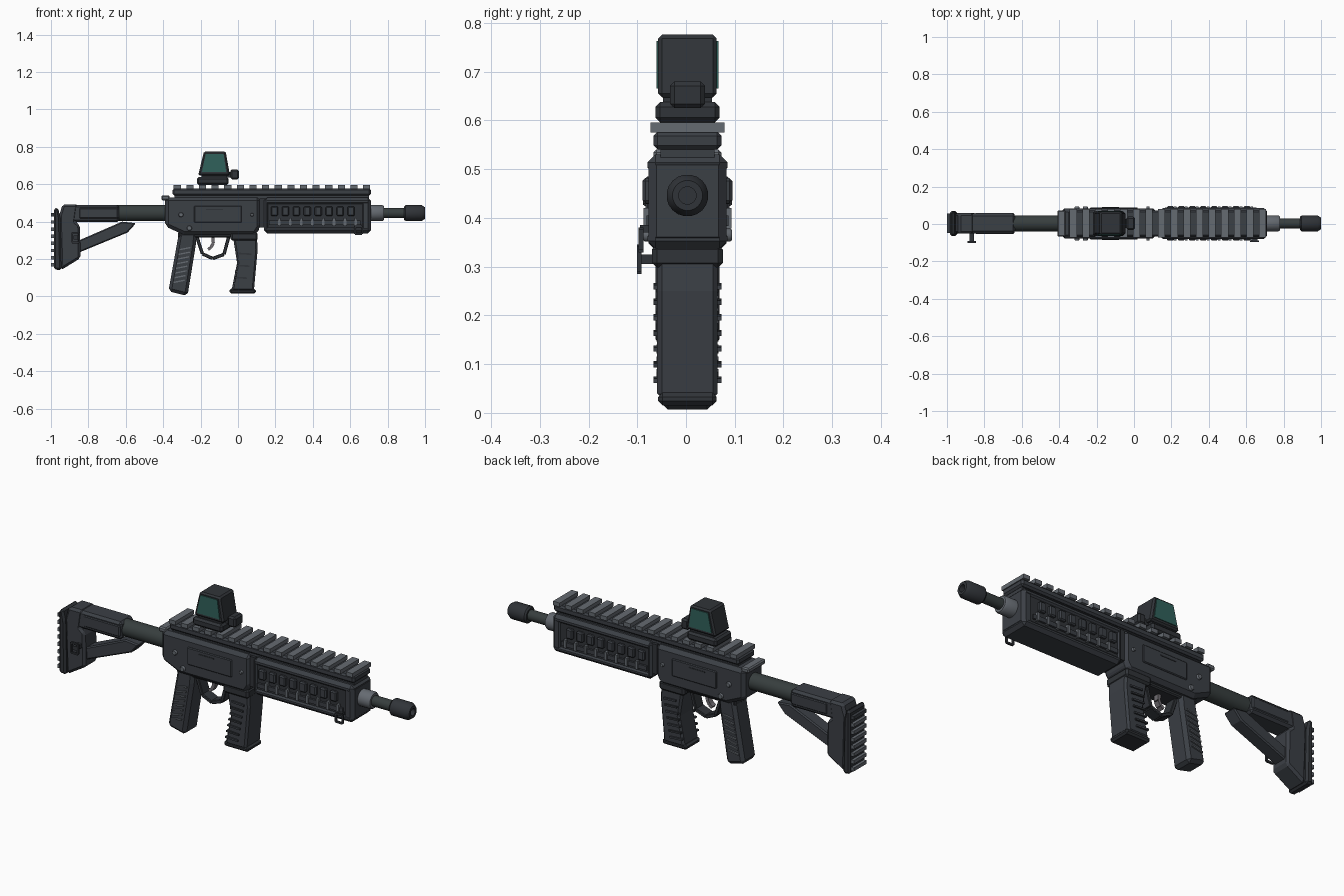
import bpy, bmesh, math
from mathutils import Vector, Matrix

CY = 0.003  # centre plane of the body


def material(name, r, g, b):
    m = bpy.data.materials.new(name)
    m.diffuse_color = (r, g, b, 1)
    return m


BODY = material("dark slate", 0.044, 0.050, 0.060)
DARK = material("near black", 0.030, 0.034, 0.040)
TUBE = material("dark green grey", 0.038, 0.048, 0.048)
GREY = material("mid grey", 0.130, 0.145, 0.165)
GLASS = material("teal glass", 0.030, 0.120, 0.105)
STEEL = material("trigger steel", 0.16, 0.15, 0.165)


def finish(name, bm, mat, bevel=0.0):
    bmesh.ops.recalc_face_normals(bm, faces=bm.faces)
    me = bpy.data.meshes.new(name)
    bm.to_mesh(me)
    bm.free()
    me.materials.append(mat)
    ob = bpy.data.objects.new(name, me)
    bpy.context.collection.objects.link(ob)
    if bevel:
        b = ob.modifiers.new("Bevel", 'BEVEL')
        b.width, b.segments, b.limit_method = bevel, 1, 'ANGLE'
    return ob


def prism(name, pts, y0, y1, mat, bevel=0.0):
    """Side profile of (x, z) points pushed from y0 to y1."""
    bm = bmesh.new()
    f = bm.faces.new([bm.verts.new((x, CY + y0, z)) for x, z in pts])
    r = bmesh.ops.extrude_face_region(bm, geom=[f])
    vs = [v for v in r["geom"] if isinstance(v, bmesh.types.BMVert)]
    bmesh.ops.translate(bm, verts=vs, vec=(0, y1 - y0, 0))
    return finish(name, bm, mat, bevel)


def box(name, x0, x1, y0, y1, z0, z1, mat, bevel=0.0):
    return prism(name, [(x0, z0), (x1, z0), (x1, z1), (x0, z1)], y0, y1, mat, bevel)


def lathe(name, prof, centre, axis, mat, n=20):
    """Turn (distance, radius) points round the x or y axis."""
    bm = bmesh.new()
    rings = []
    for d, r in prof:
        ring = []
        for i in range(n):
            a = 2 * math.pi * (i + 0.5) / n
            c, s = r * math.cos(a), r * math.sin(a)
            p = Vector((d, c, s)) if axis == 'x' else Vector((c, d, s))
            ring.append(bm.verts.new(p + Vector(centre)))
        rings.append(ring)
    for a, b in zip(rings, rings[1:]):
        for i in range(n):
            bm.faces.new((a[i], a[(i + 1) % n], b[(i + 1) % n], b[i]))
    bm.faces.new(rings[0])
    bm.faces.new(rings[-1])
    ob = finish(name, bm, mat)
    bpy.ops.object.select_all(action='DESELECT')
    ob.select_set(True)
    bpy.context.view_layer.objects.active = ob
    bpy.ops.object.shade_smooth_by_angle(angle=math.radians(35))
    return ob


def bar(name, a, b, t, y0, y1, mat, bevel=0.0):
    """Straight strip of thickness t between two (x, z) points."""
    a, b = Vector(a), Vector(b)
    d = (b - a).normalized()
    n = Vector((-d.y, d.x)) * t / 2
    return prism(name, [a - n, b - n, b + n, a + n], y0, y1, mat, bevel)


def both(fn, name, *args, y0, y1, mat, bevel=0.0):
    """Same part on the two sides of the body."""
    fn(name + "_near", *args, -y1, -y0, mat, bevel)
    fn(name + "_far", *args, y0, y1, mat, bevel)


def plate(name, x0, x1, z0, z1, y0, y1, mat, bevel=0.0):
    return box(name, x0, x1, y0, y1, z0, z1, mat, bevel)


# Receiver with side panels, slots and pins
prism("receiver", [(-0.39, 0.53), (0.12, 0.53), (0.12, 0.37), (0.095, 0.33),
                   (-0.29, 0.33), (-0.39, 0.375)], -0.08, 0.08, BODY, 0.018)
both(plate, "side_panel", -0.235, 0.02, 0.395, 0.485, y0=0.075, y1=0.086, mat=BODY, bevel=0.004)
both(plate, "panel_slot", -0.17, -0.08, 0.462, 0.468, y0=0.08, y1=0.088, mat=DARK)
for x, z, r, m in ((-0.305, 0.437, 0.013, GREY), (-0.26, 0.365, 0.014, GREY),
                   (0.075, 0.437, 0.009, GREY)):
    lathe("receiver_pin", [(-0.091, r * .8), (-0.087, r), (0.087, r), (0.091, r * .8)],
          (x, CY, z), 'y', m, 12)
box("charging_handle", -0.41, -0.365, -0.07, 0.07, 0.514, 0.54, GREY, 0.006)
box("magazine_well", -0.04, 0.105, -0.073, 0.073, 0.298, 0.345, DARK, 0.01)
box("trigger_housing", -0.32, -0.03, -0.05, 0.05, 0.315, 0.345, DARK, 0.006)

# Top rail
box("rail_riser", -0.34, 0.70, -0.055, 0.055, 0.51, 0.55, BODY)
box("rail_base", -0.35, 0.71, -0.07, 0.07, 0.54, 0.577, BODY, 0.009)
for i in range(16):
    x = -0.325 + i * 0.0675
    box("rail_tooth", x - 0.019, x + 0.019, -0.076, 0.076, 0.575, 0.596, GREY)

# Handguard: core, upper and lower frames, vents and ribs
box("handguard_collar", 0.115, 0.145, -0.07, 0.07, 0.37, 0.525, DARK)
box("handguard_core", 0.145, 0.705, -0.074, 0.074, 0.35, 0.52, DARK, 0.012)
box("handguard_top", 0.14, 0.71, -0.082, 0.082, 0.487, 0.53, BODY, 0.016)
box("handguard_bottom", 0.14, 0.71, -0.082, 0.082, 0.337, 0.378, BODY, 0.016)
box("handguard_nose", 0.655, 0.712, -0.080, 0.080, 0.345, 0.525, BODY, 0.016)
box("handguard_heel", 0.14, 0.165, -0.080, 0.080, 0.345, 0.525, BODY, 0.01)
for i in range(8):
    x = 0.195 + i * 0.0585
    both(plate, "vent_block", x - 0.019, x + 0.019, 0.43, 0.482,
         y0=0.07, y1=0.092, mat=BODY, bevel=0.006)
    both(plate, "side_rib", x + 0.019, x + 0.033, 0.378, 0.42, y0=0.07, y1=0.09, mat=GREY)
both(plate, "side_rib_rail", 0.165, 0.655, 0.383, 0.405, y0=0.07, y1=0.084, mat=BODY)

# Barrel and muzzle
Z = 0.446
axis = (0, CY, Z)
lathe("barrel_collar", [(0.70, 0.043), (0.772, 0.043), (0.78, 0.038)], axis, 'x', GREY)
lathe("barrel", [(0.77, 0.027), (0.91, 0.027)], axis, 'x', TUBE)
lathe("muzzle", [(0.888, 0.036), (0.896, 0.043), (0.982, 0.043), (1.0, 0.031),
                 (1.0, 0.018), (0.97, 0.018)], axis, 'x', DARK)

# Magazine with side ribs and floor plate
prism("magazine", [(-0.03, 0.34), (0.10, 0.34), (0.105, 0.25), (0.085, 0.03),
                   (-0.035, 0.03), (-0.005, 0.18)], -0.062, 0.062, BODY, 0.01)
box("magazine_floor", -0.045, 0.095, -0.06, 0.06, 0.015, 0.042, DARK, 0.009)
for i in range(7):
    z = 0.07 + i * 0.032
    x = -0.027 + i * 0.006
    both(bar, "magazine_rib", (x, z), (x + 0.07, z - 0.004), 0.009,
         y0=0.055, y1=0.07, mat=DARK if i % 2 else BODY)

# Pistol grip with slanted ribs
prism("grip", [(-0.315, 0.345), (-0.22, 0.345), (-0.225, 0.28), (-0.27, 0.003),
               (-0.372, 0.028)], -0.056, 0.056, BODY, 0.016)
for i in range(8):
    z = 0.075 + i * 0.025
    x = -0.345 + i * 0.0045
    both(bar, "grip_rib", (x, z), (x + 0.06, z + 0.012), 0.007,
         y0=0.05, y1=0.064, mat=GREY)

# Trigger and guard
guard = [(-0.222, 0.325), (-0.19, 0.228), (-0.135, 0.203), (-0.075, 0.225), (-0.048, 0.325)]
for a, b in zip(guard, guard[1:]):
    bar("trigger_guard", a, b, 0.018, -0.03, 0.03, DARK, 0.003)
trigger = [(-0.135, 0.325), (-0.132, 0.285), (-0.145, 0.262), (-0.16, 0.252)]
for a, b in zip(trigger, trigger[1:]):
    bar("trigger", a, b, 0.016, -0.014, 0.014, STEEL)

# Stock: tube, cheek body, leg, strut and ribbed butt pad
lathe("buffer_tube", [(-0.70, 0.043), (-0.38, 0.043)], axis, 'x', TUBE, 24)
box("stock_body", -0.93, -0.635, -0.053, 0.053, 0.398, 0.49, BODY, 0.012)
box("stock_ridge", -0.85, -0.64, -0.057, 0.057, 0.415, 0.475, BODY, 0.006)
prism("stock_leg", [(-0.938, 0.493), (-0.855, 0.493), (-0.868, 0.40), (-0.84, 0.20),
                    (-0.948, 0.14), (-0.955, 0.44)][:3] +
      [(-0.845, 0.38), (-0.842, 0.205), (-0.948, 0.14), (-0.957, 0.43)],
      -0.055, 0.055, BODY, 0.012)
prism("stock_strut", [(-0.85, 0.235), (-0.85, 0.30), (-0.62, 0.40), (-0.545, 0.392),
                      (-0.59, 0.342)], -0.036, 0.036, BODY, 0.006)
prism("butt_pad", [(-0.985, 0.47), (-0.962, 0.475), (-0.95, 0.42), (-0.944, 0.14),
                   (-0.985, 0.145)], -0.066, 0.066, DARK, 0.01)
for i in range(8):
    z = 0.17 + i * 0.038
    box("pad_rib", -1.0, -0.98, -0.052, 0.052, z - 0.009, z + 0.009, GREY if i < 7 else BODY)


# Sling loops on the near side
def loop(name, x, z, w, h, y):
    t = 0.009
    for s in (-1, 1):
        box(name + "_post", x + s * w - t / 2, x + s * w + t / 2, y - 0.005, y + 0.005,
            z - h, z + h, DARK)
        box(name + "_bar", x - w, x + w, y - 0.005, y + 0.005,
            z + s * h - t / 2, z + s * h + t / 2, DARK)


loop("stock_loop", -0.868, 0.315, 0.019, 0.026, -0.099)
box("stock_loop_mount", -0.88, -0.856, -0.1, -0.05, 0.305, 0.325, DARK)
loop("front_loop", 0.645, 0.355, 0.019, 0.021, -0.095)
box("front_loop_mount", 0.63, 0.66, -0.097, -0.07, 0.37, 0.385, DARK)

# Sight: mount, hood, windows and knob
box("sight_mount", -0.22, -0.05, -0.066, 0.066, 0.596, 0.638, DARK, 0.01)
box("sight_neck", -0.195, -0.06, -0.05, 0.05, 0.63, 0.655, DARK)
prism("sight_hood", [(-0.213, 0.647), (-0.043, 0.647), (-0.066, 0.776), (-0.182, 0.776)],
      -0.06, 0.06, DARK, 0.008)
both(prism, "sight_window", [(-0.193, 0.665), (-0.063, 0.665), (-0.077, 0.763), (-0.172, 0.763)],
     y0=0.057, y1=0.064, mat=GLASS)
box("sight_knob", -0.04, 0.005, -0.036, 0.036, 0.625, 0.68, DARK, 0.009)
box("sight_knob_stem", -0.07, -0.03, -0.025, 0.025, 0.635, 0.665, DARK)
